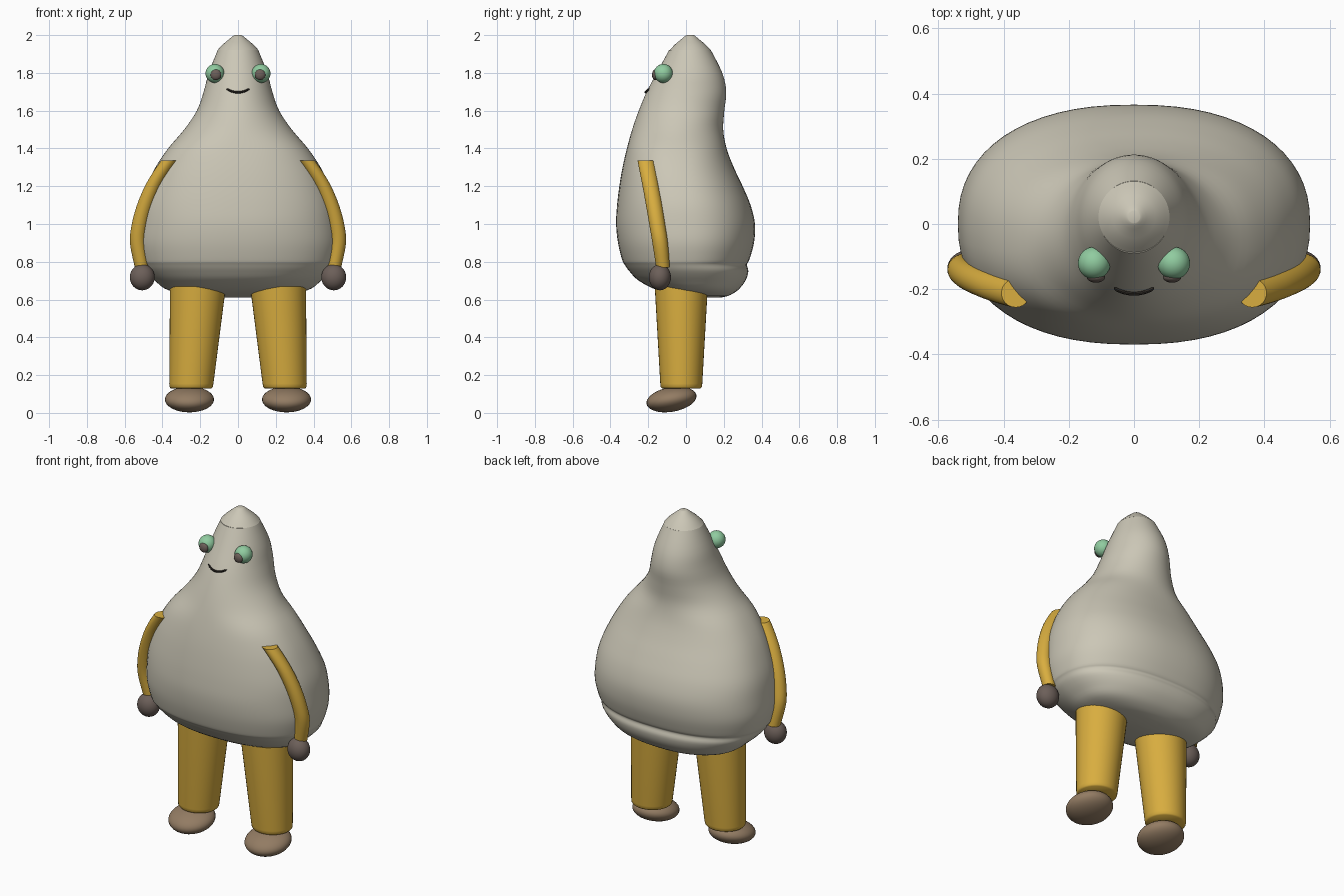
import bpy, bmesh, math
from mathutils import Vector

cube = bpy.data.objects.get("Cube")
if cube:
    bpy.data.objects.remove(cube)


def material(name, color):
    m = bpy.data.materials.new(name)
    m.use_nodes = True
    m.diffuse_color = (*color, 1)
    m.node_tree.nodes["Principled BSDF"].inputs["Base Color"].default_value = (*color, 1)
    return m


CREAM = material("warm cream", (0.60, 0.57, 0.47))
YELLOW = material("mustard yellow", (0.69, 0.42, 0.05))
GREY = material("brown grey", (0.15, 0.115, 0.10))
TAN = material("shoe brown", (0.29, 0.20, 0.125))
GREEN = material("mint green", (0.28, 0.60, 0.35))
DARK = material("mouth dark", (0.03, 0.025, 0.02))


def finish(bm, name, mat, angle=40):
    bmesh.ops.recalc_face_normals(bm, faces=bm.faces)
    mesh = bpy.data.meshes.new(name)
    bm.to_mesh(mesh)
    bm.free()
    obj = bpy.data.objects.new(name, mesh)
    bpy.context.collection.objects.link(obj)
    mesh.materials.append(mat)
    bpy.ops.object.select_all(action="DESELECT")
    obj.select_set(True)
    bpy.context.view_layer.objects.active = obj
    bpy.ops.object.shade_smooth_by_angle(angle=math.radians(angle))
    return obj


def smooth_rows(rows, steps):
    """Catmull-Rom interpolation between cross-section rows."""
    out = []
    for i in range(len(rows) - 1):
        quad = [rows[max(i - 1, 0)], rows[i], rows[i + 1], rows[min(i + 2, len(rows) - 1)]]
        for s in range(steps):
            t = s / steps
            out.append([0.5 * (2 * b + (c - a) * t + (2 * a - 5 * b + 4 * c - d) * t * t
                               + (3 * b - a - 3 * c + d) * t ** 3)
                        for a, b, c, d in zip(*quad)])
    return out + [rows[-1]]


def loft(name, rows, mat, steps=1, sides=48, angle=40):
    """Skin horizontal rings given as z, centre x, half width, front y, back y, roundness."""
    bm = bmesh.new()
    rings = []
    for z, cx, rx, front, back, power in smooth_rows(rows, steps):
        ring = []
        for k in range(sides):
            a = math.tau * k / sides
            c, s = math.cos(a), math.sin(a)
            x = math.copysign(abs(c) ** (2 / power), c) * rx
            y = math.copysign(abs(s) ** (2 / power), s) * (back - front) / 2
            ring.append(bm.verts.new((cx + x, (front + back) / 2 + y, z)))
        rings.append(ring)
    for low, high in zip(rings, rings[1:]):
        for k in range(sides):
            n = (k + 1) % sides
            bm.faces.new((low[k], low[n], high[n], high[k]))
    bm.faces.new(rings[0])
    bm.faces.new(rings[-1])
    return finish(bm, name, mat, angle)


def ellipsoid(name, center, radii, mat, tilt=0):
    bm = bmesh.new()
    bmesh.ops.create_uvsphere(bm, u_segments=32, v_segments=20, radius=1)
    obj = finish(bm, name, mat, 60)
    obj.location, obj.scale = center, radii
    obj.rotation_euler.x = math.radians(tilt)
    return obj


# Pear-shaped body with a rounded lip around the bottom
body_profile = [
    (0.61, 0.06, 0.09, 0.18),
    (0.62, 0.22, 0.00, 0.225),
    (0.65, 0.37, -0.15, 0.275),
    (0.70, 0.44, -0.25, 0.315),
    (0.75, 0.49, -0.30, 0.33),
    (0.785, 0.51, -0.325, 0.322),
    (0.81, 0.522, -0.338, 0.335),
    (0.90, 0.54, -0.36, 0.36),
    (1.00, 0.535, -0.37, 0.365),
    (1.10, 0.52, -0.365, 0.342),
    (1.20, 0.485, -0.353, 0.30),
    (1.30, 0.437, -0.336, 0.253),
    (1.40, 0.37, -0.313, 0.215),
    (1.50, 0.285, -0.285, 0.197),
    (1.60, 0.218, -0.25, 0.203),
    (1.70, 0.182, -0.208, 0.213),
    (1.80, 0.155, -0.155, 0.192),
    (1.92, 0.108, -0.09, 0.132),
]
loft("body", [(z, 0, rx, f, b, 2.0 if z > 1.45 else 2.3) for z, rx, f, b in body_profile],
     CREAM, steps=4, sides=64, angle=50)

# Small pointed cap on the head
loft("head_cap", [(z, 0, r, 0.022 - r, 0.022 + r, 2) for z, r in
                  ((1.92, 0.109), (1.95, 0.081), (1.975, 0.051), (1.995, 0.027), (2.0, 0.018))],
     CREAM, steps=2, angle=30)

# Limbs and eyes, one set on each side
arm_path = ((0.77, 0.510, -0.122, 0.036), (0.90, 0.531, -0.137, 0.041), (1.00, 0.520, -0.153, 0.042),
            (1.10, 0.492, -0.169, 0.043), (1.20, 0.450, -0.187, 0.043), (1.28, 0.402, -0.202, 0.044),
            (1.335, 0.363, -0.212, 0.044))
leg_path = ((0.13, 0.248, 0.108), (0.138, 0.248, 0.115), (0.155, 0.247, 0.117), (0.67, 0.212, 0.148))
for side, s in (("left", 1), ("right", -1)):
    loft(side + "_arm", [(z, s * x, r, y - r, y + r, 2) for z, x, y, r in arm_path],
         YELLOW, steps=4, sides=24)
    ellipsoid(side + "_hand", (s * 0.507, -0.138, 0.718), (0.066, 0.058, 0.069), GREY)
    loft(side + "_leg", [(z, s * x, r, -0.025 - r * 0.95, -0.025 + r * 0.95, 2) for z, x, r in leg_path],
         YELLOW, sides=40, angle=60)
    ellipsoid(side + "_foot", (s * 0.257, -0.077, 0.071), (0.13, 0.134, 0.065), TAN, 10)
    ellipsoid(side + "_eye", (s * 0.122, -0.12, 1.797), (0.05, 0.05, 0.05), GREEN)
    ellipsoid(side + "_pupil", (s * 0.117, -0.163, 1.79), (0.028, 0.017, 0.028), GREY)

# Smiling mouth: a thin tube along a shallow arc
bm = bmesh.new()
rings = []
for i in range(17):
    t = i / 8 - 1
    center = Vector((0.062 * t, -0.214 + 0.017 * t * t, 1.697 + 0.019 * t * t))
    r = 0.006 if abs(t) < 1 else 0.003
    rings.append([bm.verts.new(center + Vector((0, math.cos(a) * r, math.sin(a) * r)))
                  for a in (math.tau * k / 8 for k in range(8))])
for p, q in zip(rings, rings[1:]):
    for k in range(8):
        bm.faces.new((p[k], p[(k + 1) % 8], q[(k + 1) % 8], q[k]))
bm.faces.new(rings[0])
bm.faces.new(rings[-1])
finish(bm, "mouth", DARK)
